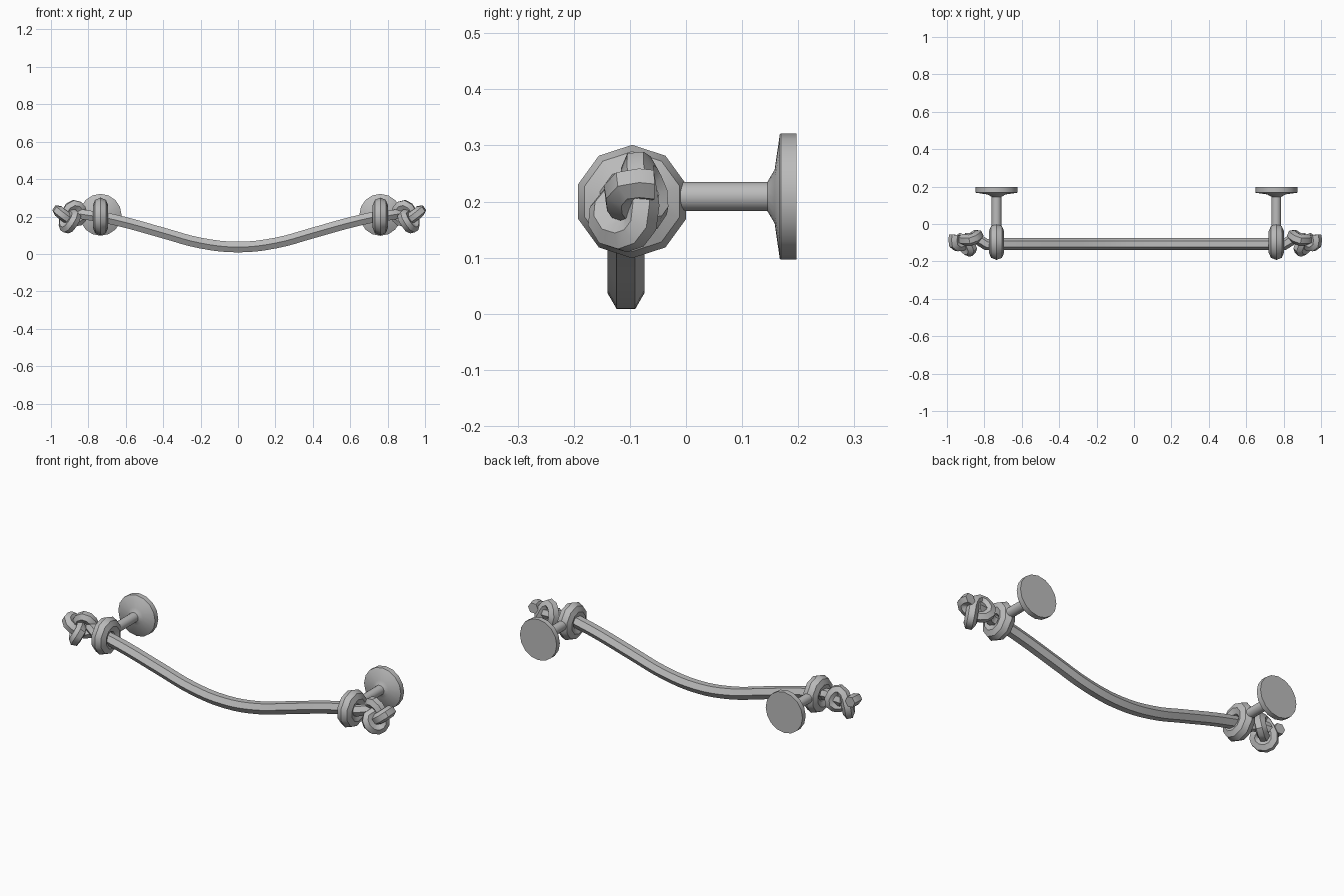
import bpy, math
from math import sin, cos, pi
from mathutils import Vector, Matrix

if "Cube" in bpy.data.objects:
    bpy.data.objects.remove(bpy.data.objects["Cube"])

grey = bpy.data.materials.new("plain_grey")
grey.use_nodes = True
grey.diffuse_color = (0.5, 0.5, 0.5, 1)
grey.node_tree.nodes["Principled BSDF"].inputs["Base Color"].default_value = (0.5, 0.5, 0.5, 1)

MID = 0.013      # the fittings sit slightly off centre
RING_X = 0.748
ROPE_Y = -0.107


def finish(ob):
    ob.data.materials.append(grey)
    bpy.ops.object.select_all(action='DESELECT')
    ob.select_set(True)
    bpy.context.view_layer.objects.active = ob
    bpy.ops.object.shade_smooth_by_angle(angle=math.radians(40))


def tube(name, points, radius, steps):
    """Six-sided rope swept along a smooth path."""
    cu = bpy.data.curves.new(name, 'CURVE')
    cu.dimensions = '3D'
    cu.bevel_depth = radius
    cu.bevel_resolution = 1
    cu.use_fill_caps = True
    cu.resolution_u = steps
    sp = cu.splines.new('BEZIER')
    sp.bezier_points.add(len(points) - 1)
    for bp, p in zip(sp.bezier_points, points):
        bp.co = p
        bp.handle_left_type = bp.handle_right_type = 'AUTO'
    ob = bpy.data.objects.new(name, cu)
    bpy.context.collection.objects.link(ob)
    bpy.ops.object.select_all(action='DESELECT')
    ob.select_set(True)
    bpy.context.view_layer.objects.active = ob
    bpy.ops.object.convert(target='MESH')
    finish(bpy.context.object)


def lathe(name, profile, x, z, sides):
    """Profile of (radius, y) turned about a line running front to back."""
    verts, faces, n = [], [], sides
    for r, y in profile:
        for i in range(n):
            a = 2 * pi * i / n
            verts.append((x + r * sin(a), y, z + r * cos(a)))
    for k in range(len(profile) - 1):
        for i in range(n):
            j = (i + 1) % n
            faces.append((k * n + i, k * n + j, k * n + n + j, k * n + n + i))
    faces.append(tuple(reversed(range(n))))
    faces.append(tuple(range((len(profile) - 1) * n, len(profile) * n)))
    me = bpy.data.meshes.new(name)
    me.from_pydata(verts, [], faces)
    ob = bpy.data.objects.new(name, me)
    bpy.context.collection.objects.link(ob)
    finish(ob)


# Sagging rope between the two rings
half = [(0.2, 0.058), (0.4, 0.112), (0.6, 0.168), (0.76, 0.205)]
path = [(-x, ROPE_Y, z) for x, z in reversed(half)]
path += [(0, ROPE_Y, 0.037)] + [(x, ROPE_Y, z) for x, z in half]
tube("sagging_rope", path, 0.033, 4)

# Overhand knot: an opened three-lobed loop, tilted, with a lead-in from the ring
tilt = Matrix.Rotation(math.radians(-38), 3, 'X')
centre = Vector((0.9, -0.088, 0.203))
knot = [Vector((RING_X, ROPE_Y, 0.2)), Vector((0.79, -0.11, 0.205))]
for i in range(1, 14):
    t = pi * 0.5 + 2 * pi * i / 14.0
    p = Vector((sin(t) + 2 * sin(2 * t), -1.5 * sin(3 * t), cos(t) - 2 * cos(2 * t)))
    knot.append(centre + tilt @ (p * 0.0235))

for side, label in ((1, "left"), (-1, "right")):
    x = MID + side * RING_X
    # Wall plate with a flared post
    lathe(label + "_wall_mount",
          [(0.026, -0.04), (0.026, 0.145), (0.048, 0.158), (0.11, 0.167),
           (0.112, 0.169), (0.112, 0.197)], x, 0.209, 16)
    # Ring gripping the rope
    bpy.ops.mesh.primitive_torus_add(
        major_segments=10, minor_segments=8, major_radius=0.06, minor_radius=0.041,
        location=(x, -0.096, 0.2), rotation=(0, pi / 2, 0))
    ring = bpy.context.object
    ring.name = label + "_ring"
    finish(ring)
    # Knot beyond the ring
    tube(label + "_knot", [(side * p.x + MID * (side > 0), p.y, p.z) for p in knot], 0.03, 2)
